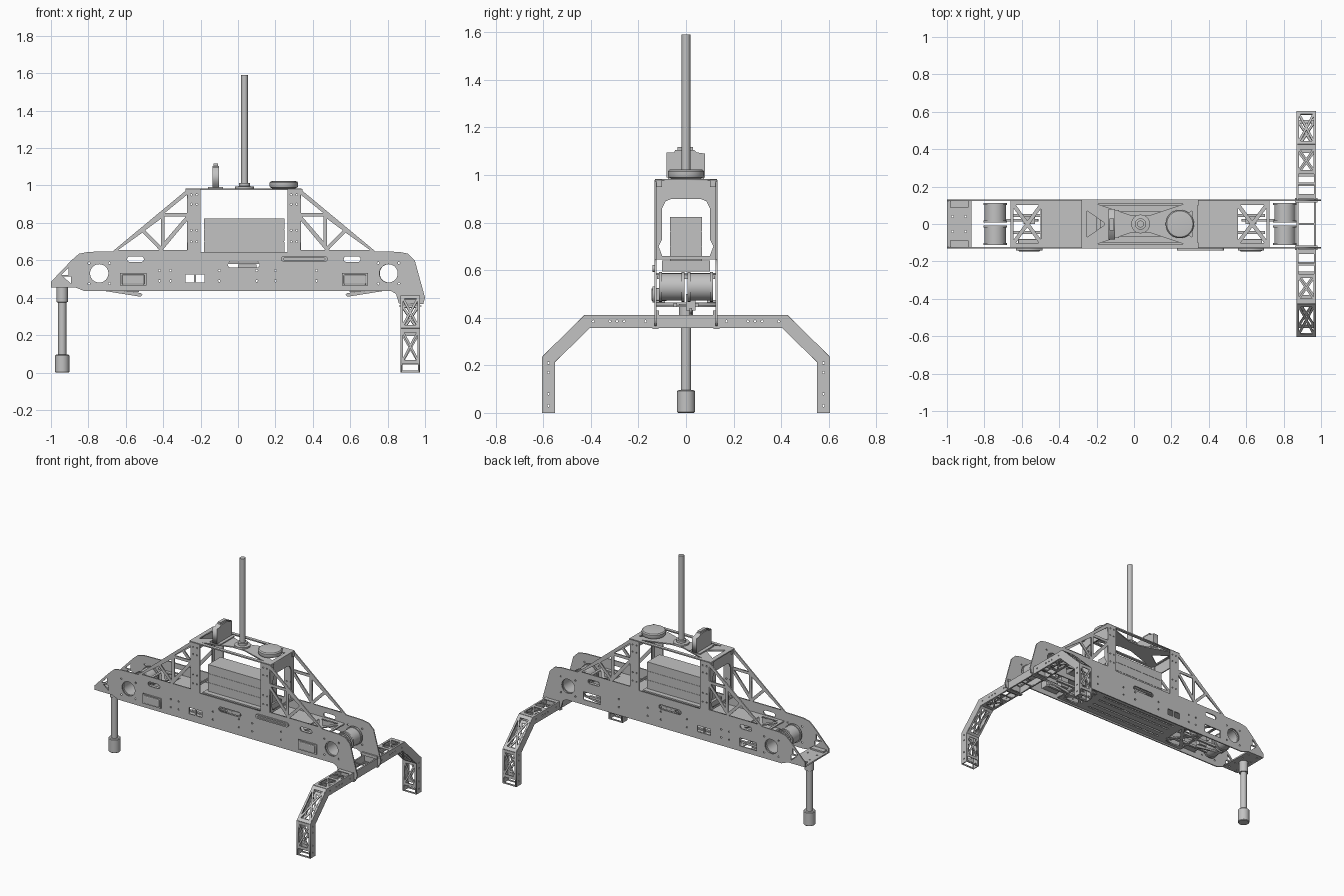
import bpy, bmesh, math
from mathutils import Matrix, Vector

cube = bpy.data.objects.get("Cube")
if cube:
    bpy.data.objects.remove(cube)

GREY = bpy.data.materials.new("satin_grey")
GREY.use_nodes = True
GREY.diffuse_color = (0.54, 0.54, 0.54, 1)
GREY.node_tree.nodes["Principled BSDF"].inputs["Base Color"].default_value = (0.54, 0.54, 0.54, 1)


def finish(name, mesh, smooth=False):
    mesh.materials.clear()
    mesh.materials.append(GREY)
    ob = bpy.data.objects.new(name, mesh)
    bpy.context.collection.objects.link(ob)
    if smooth:
        bpy.ops.object.select_all(action="DESELECT")
        ob.select_set(True)
        bpy.context.view_layer.objects.active = ob
        bpy.ops.object.shade_smooth_by_angle(angle=math.radians(35))
    return ob


def frame(origin, u, v):
    u, v = Vector(u).normalized(), Vector(v).normalized()
    m = Matrix((u, v, u.cross(v))).transposed().to_4x4()
    m.translation = Vector(origin)
    return m


def facing_y(y):
    return frame((0, y, 0), (1, 0, 0), (0, 0, 1))


def facing_x(x):
    return frame((x, 0, 0), (0, 1, 0), (0, 0, 1))


def facing_z(z):
    return frame((0, 0, z), (1, 0, 0), (0, 1, 0))


def plate(name, loops, thick, matrix, smooth=False):
    """First loop is the outline, the others are holes."""
    cu = bpy.data.curves.new(name, "CURVE")
    cu.dimensions, cu.fill_mode, cu.extrude = "2D", "BOTH", thick / 2
    for loop in loops:
        sp = cu.splines.new("POLY")
        sp.points.add(len(loop) - 1)
        for p, co in zip(sp.points, loop):
            p.co = (co[0], co[1], 0, 1)
        sp.use_cyclic_u = True
    tmp = bpy.data.objects.new("tmp", cu)
    bpy.context.collection.objects.link(tmp)
    dg = bpy.context.evaluated_depsgraph_get()
    mesh = bpy.data.meshes.new_from_object(tmp.evaluated_get(dg))
    bpy.data.objects.remove(tmp)
    bm = bmesh.new()
    bm.from_mesh(mesh)
    bmesh.ops.remove_doubles(bm, verts=bm.verts, dist=1e-5)
    bmesh.ops.recalc_face_normals(bm, faces=bm.faces)
    bm.transform(matrix)
    bm.to_mesh(mesh)
    bm.free()
    mesh.name = name
    return finish(name, mesh, smooth)


def box(name, lo, hi, bevel=0):
    lo, hi = Vector(lo), Vector(hi)
    bm = bmesh.new()
    bmesh.ops.create_cube(bm, size=1)
    bmesh.ops.scale(bm, vec=hi - lo, verts=bm.verts)
    bmesh.ops.translate(bm, vec=(lo + hi) / 2, verts=bm.verts)
    if bevel:
        bmesh.ops.bevel(bm, geom=bm.edges, offset=bevel, segments=2, affect="EDGES", profile=0.5)
    mesh = bpy.data.meshes.new(name)
    bm.to_mesh(mesh)
    bm.free()
    return finish(name, mesh)


def lathe(name, x, profile, steps=32):
    """Turned upright part from (radius, height) points."""
    bm = bmesh.new()
    rings = [[bm.verts.new((x + r * math.cos(math.tau * i / steps), r * math.sin(math.tau * i / steps), z))
              for i in range(steps)] for r, z in profile]
    for a, b in zip(rings, rings[1:]):
        for i in range(steps):
            j = (i + 1) % steps
            bm.faces.new((a[i], a[j], b[j], b[i]))
    bm.faces.new(rings[0][::-1])
    bm.faces.new(rings[-1])
    mesh = bpy.data.meshes.new(name)
    bm.to_mesh(mesh)
    bm.free()
    return finish(name, mesh, True)


def rect(x0, y0, x1, y1):
    return [(x0, y0), (x1, y0), (x1, y1), (x0, y1)]


def disc(x, y, r, n=32):
    return [(x + r * math.cos(math.tau * i / n), y + r * math.sin(math.tau * i / n)) for i in range(n)]


def slot(x, y, w, h, n=8):
    r, d = h / 2, w / 2 - h / 2
    right = [(x + d + r * math.sin(math.pi * i / n), y - r * math.cos(math.pi * i / n)) for i in range(n + 1)]
    return right + [(2 * x - a, 2 * y - b) for a, b in right]


def cross_holes(x0, y0, x1, y1, keep=0.76):
    """Four triangular holes that leave an X of bars."""
    c, mid = rect(x0, y0, x1, y1), ((x0 + x1) / 2, (y0 + y1) / 2)
    out = []
    for i in range(4):
        tri = [c[i], c[(i + 1) % 4], mid]
        gx, gy = sum(p[0] for p in tri) / 3, sum(p[1] for p in tri) / 3
        out.append([(gx + (px - gx) * keep, gy + (py - gy) * keep) for px, py in tri])
    return out


def flip(loop):
    """Mirror across the truss centre line."""
    return [(0.064 - x, z) for x, z in loop]


# Side plates with the truss towers cut from one sheet
outline = [(-1, .455), (-1, .485), (-.89, .6), (-.85, .635), (-.80, .645), (-.67, .648), (-.27, .98), (-.2, .98),
           (-.2, .645), (.265, .645), (.265, .98), (.334, .98), (.734, .648), (.86, .645), (.91, .635), (.945, .6),
           (1, .4), (.99, .365), (.86, .37), (.845, .42), (.82, .435), (-.82, .435), (-.87, .455)]
truss = [[(-.269, .853), (-.269, .953), (-.392, .853)], [(-.393, .834), (-.279, .834), (-.393, .702)],
         [(-.269, .815), (-.269, .656), (-.402, .656)], [(-.413, .822), (-.413, .676), (-.496, .76)],
         [(-.421, .656), (-.64, .656), (-.511, .748)]]
bolts = [disc(x, z, .005, 8) for x in (-.25, -.22) for z in (.7, .76, .9, .95)]
holes = truss + bolts + [flip(h) for h in truss + bolts]
holes += [disc(-.742, .53, .049), disc(.805, .53, .049), slot(-.548, .606, .09, .03), slot(.61, .606, .09, .03),
          slot(.03, .577, .17, .032), rect(-.28, .482, -.235, .525), rect(-.225, .482, -.18, .525),
          rect(-.63, .47, -.5, .525), rect(.56, .47, .69, .525),
          [(-.945, .522), (-.905, .522), (-.905, .562)], [(-.935, .512), (-.892, .475), (-.892, .512)]]
holes += [disc(cx + dx, .53 + dz, .006, 8) for cx in (-.742, .805) for dx in (-.055, .055) for dz in (-.055, .055)]
holes += [disc(x, z, .006, 8) for x in (-.42, -.36, -.1, .1, .2, .42) for z in (.49, .545)]
for side, y in (("right", -.128), ("left", .128)):
    plate("side_plate_" + side, [outline] + holes, .008, facing_y(y))

# Tower portal frames and their corner flanges
arch = [(-.1, .66), (.1, .66), (.115, .70), (.1, .73), (.1, .86), (.085, .89), (.06, .9), (-.06, .9), (-.085, .89),
        (-.1, .86), (-.1, .73), (-.115, .70)]
for label, x in (("rear", -.268), ("front", .332)):
    plate("portal_" + label, [rect(-.128, .645, .128, .98), arch], .008, facing_x(x))
    for y in (-.115, .115):
        box("portal_corner_bracket", (x - .012, y - .015, .95), (x + .012, y + .015, .98))

# Top deck: a bow-tie web between two slim rails
deck = [rect(-.28, -.13, .34, .13), [(-.25, -.07), (-.25, .07), (-.15, 0)], [(.31, -.07), (.31, .07), (.2, 0)]]
for s in (-1, 1):
    deck.append([(-.2, s * .108), (.27, s * .108), (.08, s * .045), (-.01, s * .045)])
plate("top_deck", deck, .008, facing_z(.98))

# Mast, round receiver and upright module on the deck
lathe("mast", .035, [(.05, .984), (.05, .994), (.03, .996), (.03, 1.012), (.018, 1.013), (.018, 1.59)])
lathe("receiver_disc", .245, [(.06, .984), (.073, .99), (.076, .996), (.076, 1.015), (.07, 1.022), (.055, 1.024)])
module = [(-.083, .99), (.08, .99), (.08, 1.09), (.045, 1.095), (.035, 1.105),
          (-.045, 1.105), (-.05, 1.095), (-.083, 1.095)]
plate("upright_module", [module], .036, facing_x(-.119))
box("module_cap", (-.13, -.035, 1.1), (-.108, .03, 1.118))
box("module_foot", (-.16, -.075, .982), (-.08, .075, .992))

# Battery stack with slightly recessed joints, on its tray
for i in range(3):
    z = .64 + i * .062
    box("battery_layer", (-.181, -.067, z), (.249, .067, z + .059))
box("battery_core", (-.179, -.065, .64), (.247, .065, .82))
box("battery_tray", (-.2, -.1, .595), (.26, .1, .64))

# Inner decks, open lattice towards the ends
mid = [rect(-.66, -.125, .725, .125)] + cross_holes(-.65, -.11, -.49, .11) + cross_holes(.55, -.11, .715, .11)
plate("middle_deck", mid, .008, facing_z(.583))
floor = [rect(-.5, -.125, .55, .125)] + cross_holes(-.49, -.11, -.33, .11) + cross_holes(.38, -.11, .54, .11)
floor += [slot(.025, y, .6, .012) for y in (-.08, -.03, .03, .08)]
plate("floor_deck", floor, .008, facing_z(.45))
for y in (-.045, .045):
    box("floor_rail", (-.66, y - .008, .446), (.7, y + .008, .462))
box("switch_block", (0, -.122, .562), (.1, .122, .577))

# Hollow split drums with flanges
for label, x in (("rear", -.742), ("front", .807)):
    for y in (-.06, .06):
        plate(label + "_drum", [disc(x, .53, .057), disc(x, .53, .049)], .09, facing_y(y), True)
        for dy in (-.047, .047):
            plate(label + "_drum_flange", [disc(x, .53, .063), disc(x, .53, .049)], .012, facing_y(y + dy), True)

# Actuators in the right plate, swing flaps beneath
for s, x in ((1, -.56), (-1, .625)):
    box("actuator_body", (x - .06, -.146, .47), (x + .06, -.08, .524), .006)
    plate("actuator_bezel", [rect(x - .07, .464, x + .07, .531)], .009, facing_y(-.136))
    flap = [(x - s * .18, .44), (x + s * .04, .405), (x + s * .05, .415), (x + s * .04, .425), (x - s * .1, .44)]
    plate("swing_flap", [flap], .012, facing_y(.02))
    box("flap_pivot", (x - .03, 0, .43), (x + .03, .04, .5))
plate("side_rail", [slot(.355, .607, .25, .03), slot(.355, .607, .22, .012)], .01, facing_y(-.136))

# Tail end plate and tail leg
tail = [rect(-1, -.13, -.87, .13)] + [disc(x, y, .006, 8) for x in (-.97, -.9) for y in (-.1, -.04, .04, .1)]
plate("tail_plate", tail, .01, facing_z(.46))
for y in (-.108, .108):
    box("tail_bracket", (-.985, y - .02, .465), (-.885, y + .02, .475))
lathe("tail_leg", -.94, [(.034, 0), (.038, .004), (.038, .091), (.034, .095), (.022, .096), (.022, .375),
                         (.03, .376), (.03, .455)])

# Front landing gear: two bent plates joined by lattice panels
half = [(.605, 0), (.605, .235), (.425, .412), (-.425, .412), (-.605, .235), (-.605, 0)]
inner = [(-.55, 0), (-.55, .215), (-.405, .357), (.405, .357), (.55, .215), (.55, 0)]
gear_bolts = [disc(s * y, .385, .005, 8) for s in (-1, 1) for y in (.17, .26, .29, .32, .39)]
gear_bolts += [disc(s * .578, z, .005, 8) for s in (-1, 1) for z in (.03, .08, .17, .21)]
for x in (.872, .971):
    plate("gear_plate", [half + inner] + gear_bolts, .006, facing_x(x))


def panel(a, b, cells):
    a, b = Vector((.9215, *a)), Vector((.9215, *b))
    length = (b - a).length
    loops = [rect(-.049, 0, .049, length)]
    for t0, t1, crossed in cells:
        cell = (-.042, t0 * length, .042, t1 * length)
        loops += cross_holes(*cell) if crossed else [rect(*cell)]
    plate("gear_lattice", loops, .006, frame(a, (1, 0, 0), b - a))


for s in (-1, 1):
    for (y0, z0, y1, z1) in ((.602, .235, .425, .409), (.553, .215, .405, .36)):
        panel((s * y0, 0), (s * y0, z0), [(.04, .2, False), (.26, .94, True)])
        panel((s * y0, z0), (s * y1, z1), [(.06, .94, True)])
        panel((s * y1, z1), (0, z1), [(.05, .33, True), (.37, .48, False), (.5, .62, False), (.68, .99, False)])
    box("gear_clamp", (.86, s * .128 - .012, .352), (.98, s * .128 + .012, .358))
    box("gear_saddle", (.86, s * .12 - .006, .41), (.98, s * .12 + .006, .43))
